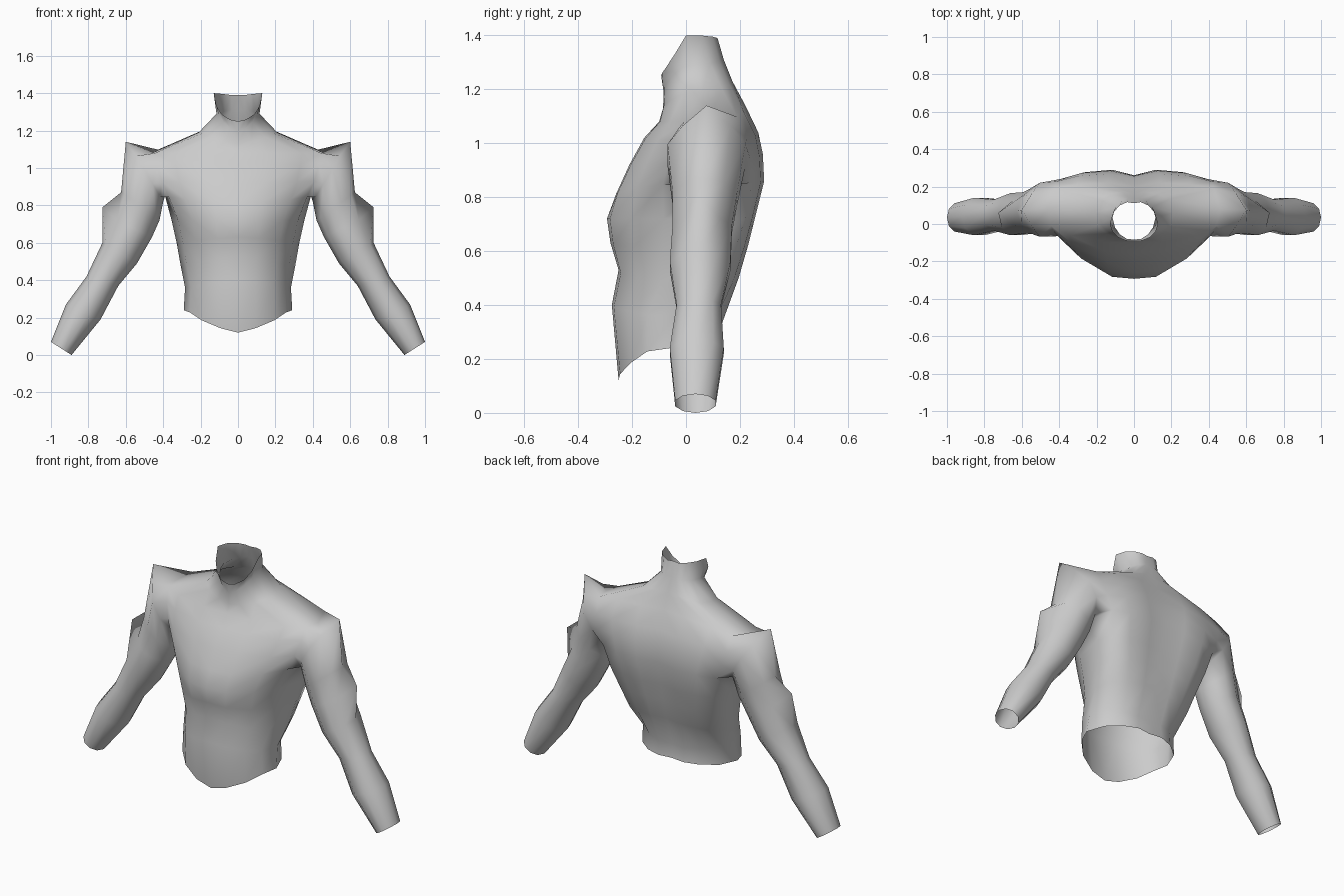
import bpy
import bmesh
import math

if "Cube" in bpy.data.objects:
    bpy.data.objects.remove(bpy.data.objects["Cube"])

skin = bpy.data.materials.new("light_grey")
skin.diffuse_color = (0.6, 0.6, 0.6, 1)
skin.use_nodes = True
skin.node_tree.nodes["Principled BSDF"].inputs["Base Color"].default_value = skin.diffuse_color

# Half cross-section, front centre -> side -> back centre: full and rounded forms
FULL_X = [0, .33, .74, .96, 1, .93, .66, .3, 0]
FULL_Y = [1, .98, .78, .5, 0, .78, .94, 1, .86]
ROUND_X = [0, .33, .67, .89, 1, .86, .58, .28, 0]
ROUND_Y = [1, .97, .76, .44, 0, .52, .85, 1, .95]
COL_Z = [0, .2, .55, .9, 1, .7, .3, 0, 0]
COLLAR_Z = [0, .06, .25, .55, 1, .9, .5, 0, 0]

# Torso levels: half width, y front/side/back, z front/side/back, roundness front/back
LEVELS = [
    (.29, -.25, -.06, .14, .12, .24, .25, 1, 1),        # hem
    (.283, -.275, -.04, .133, .40, .36, .33, 1, 1),     # waist
    (.305, -.25, .03, .195, .53, .47, .50, .9, .6),
    (.328, -.28, .07, .23, .63, .60, .62, .9, .3),      # ribs
    (.355, -.293, .09, .255, .72, .72, .72, .8, 0),
    (.39, -.26, .08, .29, .81, .85, .86, .2, 0),        # armpit
    (.425, -.21, .08, .285, .92, .93, .96, 0, 0),       # chest
    (.45, -.155, .08, .268, 1.02, 1.01, 1.04, 0, 0),
    (.46, -.10, .08, .22, 1.08, 1.08, 1.14, 0, 0),      # shoulder top
    (.21, -.085, .06, .172, 1.13, 1.19, 1.23, .5, .5),  # trapezius
    (.115, -.083, .035, .14, 1.19, 1.29, 1.31, 1, 1),   # neck
    (.13, -.092, .0, .117, 1.25, 1.40, 1.39, 1, 1),     # collar edge
]
PIT, TOP = 5, 8       # levels bounding the armhole
FRONT, BACK = 3, 5    # columns bounding the armhole

# Arm rings: outer x,z, inner x,z, y front/back, optional outward point x,z
ARM = [
    (.56, 1.09, .40, .82, -.068, .22, (.60, 1.14)),
    (.625, .87, .42, .72, -.05, .19, None),
    (.665, .73, .46, .63, -.05, .17, (.725, .79)),
    (.725, .60, .54, .49, -.06, .165, None),
    (.81, .42, .64, .37, -.035, .13, None),
    (.92, .27, .735, .19, -.06, .14, None),
    (1.0, .07, .89, .0, -.04, .11, None),
]

bm = bmesh.new()

# Torso grid
grid = []
for w, yf, ys, yb, zf, zs, zb, rf, rb in LEVELS:
    row = []
    zcol = COLLAR_Z if len(grid) == len(LEVELS) - 1 else COL_Z
    for j in range(9):
        ye, ze, r = (yf, zf, rf) if j <= 4 else (yb, zb, rb)
        fx = FULL_X[j] + (ROUND_X[j] - FULL_X[j]) * r
        fy = FULL_Y[j] + (ROUND_Y[j] - FULL_Y[j]) * r
        row.append(bm.verts.new((w * fx, ys + (ye - ys) * fy,
                                 ze + (zs - ze) * zcol[j])))
    grid.append(row)
for i in range(len(grid) - 1):
    for j in range(8):
        if PIT <= i < TOP and FRONT <= j < BACK:
            continue   # armhole
        bm.faces.new((grid[i][j], grid[i][j + 1], grid[i + 1][j + 1], grid[i + 1][j]))

# Armhole loop: top -> front -> armpit -> back
ring = [grid[TOP][4]]
ring += [grid[i][FRONT] for i in range(TOP, PIT - 1, -1)]
ring += [grid[PIT][4]]
ring += [grid[i][BACK] for i in range(PIT, TOP + 1)]

# Arm lofted out of the armhole
n = len(ring)
for xo, zo, xi, zi, yf, yb, tip in ARM:
    new = []
    for k in range(n):
        a = 2 * math.pi * k / n
        c, s = math.cos(a), math.sin(a)
        x = (xo + xi) / 2 + c * (xo - xi) / 2
        z = (zo + zi) / 2 + c * (zo - zi) / 2
        if tip and k == 0:
            x, z = tip
        new.append(bm.verts.new((x, (yf + yb) / 2 - s * (yb - yf) / 2 / .951, z)))
    for k in range(n):
        m = (k + 1) % n
        bm.faces.new((ring[k], ring[m], new[m], new[k]))
    ring = new

for f in bm.faces:
    f.smooth = True
bmesh.ops.delete(bm, geom=[v for v in bm.verts if not v.link_faces], context='VERTS')

mesh = bpy.data.meshes.new("torso_with_arms")
bm.to_mesh(mesh)
bm.free()
mesh.materials.append(skin)
body = bpy.data.objects.new("torso_with_arms", mesh)
bpy.context.collection.objects.link(body)

# Mirror the half body
mirror = body.modifiers.new("mirror", 'MIRROR')
mirror.use_axis[0] = True
mirror.use_clip = True
mirror.merge_threshold = 0.001
